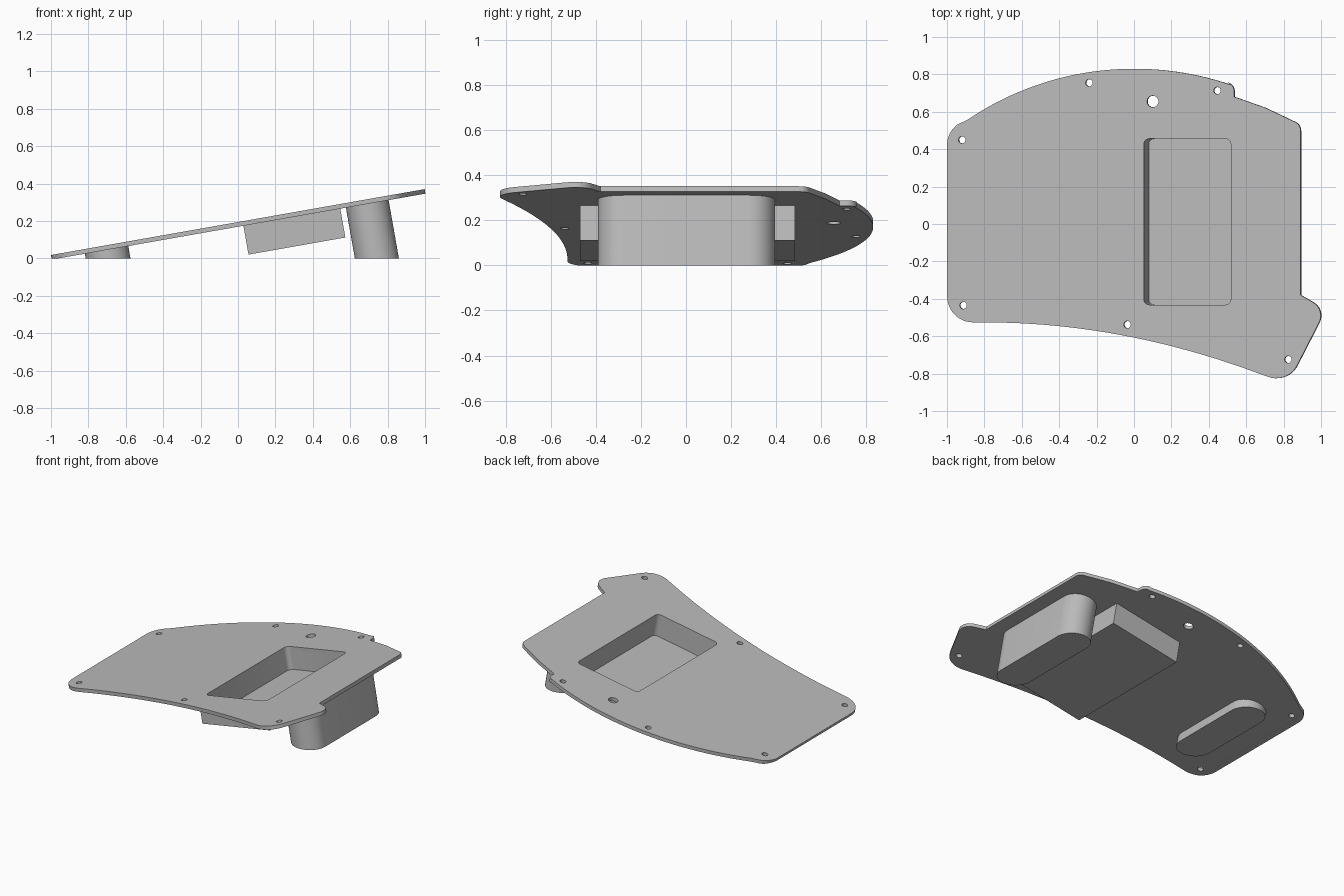
import bpy, bmesh
from math import sin, cos, radians
from mathutils import Matrix

cube = bpy.data.objects.get("Cube")
if cube:
    bpy.data.objects.remove(cube, do_unlink=True)

GREY = bpy.data.materials.new("mid_grey")
GREY.use_nodes = True
GREY.diffuse_color = (0.5, 0.5, 0.5, 1)
GREY.node_tree.nodes["Principled BSDF"].inputs["Base Color"].default_value = (0.5, 0.5, 0.5, 1)

TILT = radians(10)
THICK = 0.0246
FRAME = Matrix.Translation((0, 0, 0.194)) @ Matrix.Rotation(-TILT, 4, 'Y')


def arc(cx, cy, r, a0, a1, n=10):
    angles = [radians(a0 + (a1 - a0) * i / n) for i in range(n + 1)]
    return [(cx + r * cos(a), cy + r * sin(a)) for a in angles]


def circle(cx, cy, r):
    return arc(cx, cy, r, 0, 360, 32)[:-1]


def rounded_rect(x0, x1, y0, y1, r):
    return (arc(x1 - r, y0 + r, r, -90, 0, 6) + arc(x1 - r, y1 - r, r, 0, 90, 6)
            + arc(x0 + r, y1 - r, r, 90, 180, 6) + arc(x0 + r, y0 + r, r, 180, 270, 6))


def stadium(cx, cy, r, half):
    return arc(cx, cy + half, r, 0, 180, 24) + arc(cx, cy - half, r, 180, 360, 24)


def unfold(points):
    # Stretch a plan outline onto the sloping plane
    return [(x / cos(TILT), y) for x, y in points]


def prism(name, outlines, top, bottom, clip=False):
    # Extrude outlines square to the sloping plane, optionally trimmed at the ground
    bm = bmesh.new()
    for outline in outlines:
        low = [bm.verts.new((x, y, bottom)) for x, y in outline]
        high = [bm.verts.new((x, y, top)) for x, y in outline]
        bm.faces.new(low[::-1])
        bm.faces.new(high)
        for i in range(len(low)):
            j = (i + 1) % len(low)
            bm.faces.new((low[i], low[j], high[j], high[i]))
    bm.transform(FRAME)
    if clip:
        geom = bm.verts[:] + bm.edges[:] + bm.faces[:]
        bmesh.ops.bisect_plane(bm, geom=geom, plane_co=(0, 0, 0),
                               plane_no=(0, 0, -1), clear_outer=True)
        rim = [e for e in bm.edges if e.is_boundary]
        bmesh.ops.holes_fill(bm, edges=rim, sides=0)
    bmesh.ops.recalc_face_normals(bm, faces=bm.faces[:])
    mesh = bpy.data.meshes.new(name)
    bm.to_mesh(mesh)
    bm.free()
    mesh.materials.append(GREY)
    obj = bpy.data.objects.new(name, mesh)
    bpy.context.collection.objects.link(obj)
    return obj


def cut(obj, cutters):
    for cutter in cutters:
        mod = obj.modifiers.new("cut", 'BOOLEAN')
        mod.operation = 'DIFFERENCE'
        mod.solver = 'EXACT'
        mod.object = cutter
    graph = bpy.context.evaluated_depsgraph_get()
    mesh = bpy.data.meshes.new_from_object(obj.evaluated_get(graph))
    obj.modifiers.clear()
    obj.data = mesh


# Plate outline, anticlockwise from the left front corner
front_edge = [(x / 20, -0.526 - 0.127 * (x / 20 + 0.8) ** 2) for x in range(-16, 14)]
outline = (arc(-0.86, -0.387, 0.139, 180, 270)
           + front_edge
           + arc(0.76, -0.70, 0.125, -110, -25)
           + arc(0.915, -0.49, 0.083, -25, 60)
           + [(0.89, -0.38)]
           + arc(0.84, 0.50, 0.05, 0, 65)
           + [(0.7, 0.622), (0.535, 0.68)]
           + arc(0.487, 0.71, 0.048, 0, 72)
           + arc(0, -0.76, 1.59, 71, 124, 40)
           + arc(-0.86, 0.42, 0.14, 128, 180))
plate = prism("plate", [unfold(outline)], 0, -THICK, clip=True)

# Screw holes and one larger cable hole
screws = [(-0.24, 0.755), (0.445, 0.713), (-0.92, 0.45),
          (-0.913, -0.435), (-0.036, -0.538), (0.824, -0.724)]
holes = [circle(x, y, 0.019) for x, y in unfold(screws)]
holes += [circle(x, y, 0.031) for x, y in unfold([(0.10, 0.655)])]
hole_cutter = prism("hole_cutter", holes, 0.1, -0.1)

# Sunken tray under the plate
pocket_cutter = prism("pocket_cutter", [rounded_rect(0.053, 0.526, -0.432, 0.456, 0.03)], 0.1, -0.155)
tray = prism("tray", [[(0.025, -0.47), (0.551, -0.47), (0.551, 0.483), (0.025, 0.483)]],
             -THICK, -0.181)
cut(plate, [hole_cutter, pocket_cutter])
cut(tray, [pocket_cutter])
for cutter in (hole_cutter, pocket_cutter):
    bpy.data.objects.remove(cutter, do_unlink=True)

# Feet, trimmed level with the ground
tall_foot = prism("tall_foot", [stadium(0.6975, 0.002, 0.116, 0.277)], -THICK, -0.6, clip=True)
short_foot = prism("short_foot", [stadium(-0.718, 0.02, 0.118, 0.25)], -THICK, -0.4, clip=True)

for obj in (plate, tray, tall_foot, short_foot):
    bpy.ops.object.select_all(action='DESELECT')
    obj.select_set(True)
    bpy.context.view_layer.objects.active = obj
    bpy.ops.object.shade_smooth_by_angle(angle=radians(30))
